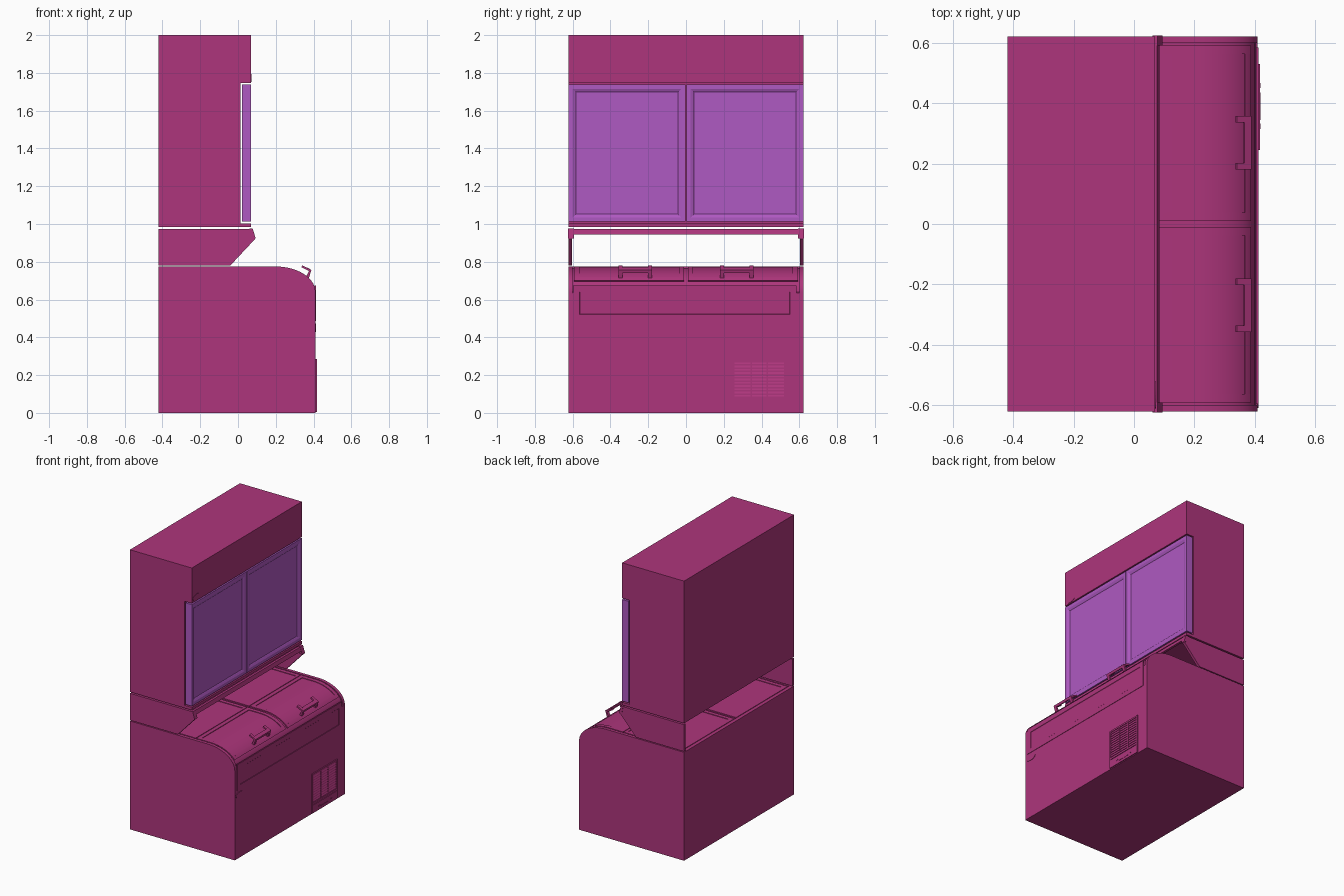
import bpy, bmesh, math
from mathutils import Vector

cube = bpy.data.objects.get("Cube")
if cube:
    bpy.data.objects.remove(cube, do_unlink=True)


def material(name, rgb):
    m = bpy.data.materials.new(name)
    m.use_nodes = True
    m.diffuse_color = (*rgb, 1)
    m.node_tree.nodes["Principled BSDF"].inputs["Base Color"].default_value = (*rgb, 1)
    return m


MAGENTA = material("magenta", (0.42, 0.036, 0.20))
PURPLE = material("purple", (0.43, 0.10, 0.54))


def finish(name, bm, mat, smooth=False):
    bmesh.ops.recalc_face_normals(bm, faces=bm.faces)
    me = bpy.data.meshes.new(name)
    bm.to_mesh(me)
    bm.free()
    ob = bpy.data.objects.new(name, me)
    bpy.context.collection.objects.link(ob)
    me.materials.append(mat)
    if smooth:
        bpy.ops.object.select_all(action='DESELECT')
        ob.select_set(True)
        bpy.context.view_layer.objects.active = ob
        bpy.ops.object.shade_smooth_by_angle(angle=math.radians(30))
    return ob


def add_prism(bm, pts, y0, y1):
    """Extrude an x-z outline along y."""
    face = bm.faces.new([bm.verts.new((x, y0, z)) for x, z in pts])
    ext = bmesh.ops.extrude_face_region(bm, geom=[face])["geom"]
    verts = [v for v in ext if isinstance(v, bmesh.types.BMVert)]
    bmesh.ops.translate(bm, verts=verts, vec=(0, y1 - y0, 0))


def add_box(bm, x0, x1, y0, y1, z0, z1):
    add_prism(bm, [(x0, z0), (x1, z0), (x1, z1), (x0, z1)], y0, y1)


def box(name, *dims, mat=MAGENTA):
    bm = bmesh.new()
    add_box(bm, *dims)
    return finish(name, bm, mat)


# Rounded shoulder of the chest: quarter ellipse about (CX, CZ)
CX, CZ, RX, RZ = 0.20, 0.64, 0.21, 0.135


def shoulder(a, off=0.0):
    n = Vector((math.sin(a) / RX, math.cos(a) / RZ)).normalized()
    return (CX + RX * math.sin(a) + n.x * off, CZ + RZ * math.cos(a) + n.y * off)


def chest_profile(off):
    arc = [shoulder(math.pi / 2 * i / 14, off) for i in range(15)]
    return [(-0.42, 0), (-0.42, CZ + RZ + off)] + arc + [(0.41 + off, 0)]


def lid_path(x0, x1, off):
    pts = [(x0, CZ + RZ + off)] if x0 < CX else []
    a0 = math.asin(max(0, (x0 - CX) / RX))
    a1 = math.asin(max(0, (x1 - CX) / RX))
    if x1 <= CX:
        return pts + [(x1, CZ + RZ + off)]
    return pts + [shoulder(a0 + (a1 - a0) * i / 10, off) for i in range(11)]


def add_sheet(bm, x0, x1, y0, y1, top):
    add_prism(bm, lid_path(x0, x1, -0.012) + lid_path(x0, x1, top)[::-1], y0, y1)


# Lower chest: middle with a slightly sunken top, and full-height end walls
bm = bmesh.new()
mid = chest_profile(-0.008)
mid[-1] = (0.41, 0)
mid.insert(-1, (0.41, 0.635))
add_prism(bm, mid, -0.60, 0.60)
finish("chest_body", bm, MAGENTA, True)
for side, s in (("right", -1), ("left", 1)):
    bm = bmesh.new()
    add_prism(bm, chest_profile(0), s * 0.60, s * 0.622)
    finish("chest_end_" + side, bm, MAGENTA, True)
box("chest_back_rim", -0.42, -0.395, -0.60, 0.60, 0.76, 0.775)


# Curved lids: a frame of four strips with a lower panel
def lid(name, x0, x1, y0, y1, w):
    bm = bmesh.new()
    add_sheet(bm, x0, x1, y0, y0 + w, 0)
    add_sheet(bm, x0, x1, y1 - w, y1, 0)
    add_sheet(bm, x0, x0 + w, y0 + w, y1 - w, 0)
    add_sheet(bm, x1 - w * 0.7, x1, y0 + w, y1 - w, 0)
    add_sheet(bm, x0 + w, x1 - w * 0.7, y0 + w, y1 - w, -0.004)
    finish(name, bm, MAGENTA, True)


# Lid handles: two angled end brackets and a grip bar
def handle(name, y0, y1):
    bm = bmesh.new()
    bracket = [(0.336, 0.771), (0.341, 0.781), (0.389, 0.757),
               (0.374, 0.710), (0.360, 0.718), (0.376, 0.751)]
    grip = [(0.362, 0.760), (0.366, 0.769), (0.389, 0.757), (0.384, 0.741), (0.374, 0.744), (0.376, 0.751)]
    add_prism(bm, bracket, y0, y0 + 0.022)
    add_prism(bm, bracket, y1 - 0.022, y1)
    add_prism(bm, grip, y0 + 0.022, y1 - 0.022)
    finish(name, bm, MAGENTA)


for side, s in (("right", -1), ("left", 1)):
    a, b = sorted((s * 0.01, s * 0.592))
    lid("front_lid_" + side, 0.085, 0.388, a, b, 0.028)
    lid("rear_lid_" + side, -0.39, 0.08, a, b, 0.028)
    a, b = sorted((s * 0.18, s * 0.358))
    handle("lid_handle_" + side, a, b)


# Inset-face panel on a box facing +x
def panel(name, dims, steps, mat):
    bm = bmesh.new()
    add_box(bm, *dims)
    bmesh.ops.recalc_face_normals(bm, faces=bm.faces)
    front = max(bm.faces, key=lambda f: f.calc_center_median().x)
    for width, depth in steps:
        bmesh.ops.inset_region(bm, faces=[front], thickness=width, depth=0, use_even_offset=True)
        bmesh.ops.translate(bm, verts=front.verts, vec=(depth, 0, 0))
    return finish(name, bm, mat)


panel("chest_front_panel", (0.405, 0.413, -0.597, 0.585, 0.487, 0.675),
      [(0.034, 0), (0.002, -0.002)], MAGENTA)

# Ventilation grille: frame, slats, dividers and a lower cover
bm = bmesh.new()
add_box(bm, 0.405, 0.412, 0.245, 0.53, 0.005, 0.285)
for y0, y1, z0, z1 in ((0.245, 0.257, 0.005, 0.285), (0.518, 0.53, 0.005, 0.285),
                       (0.257, 0.518, 0.273, 0.285), (0.257, 0.518, 0.068, 0.08),
                       (0.257, 0.518, 0.005, 0.062)):
    add_box(bm, 0.410, 0.417, y0, y1, z0, z1)
for i in range(11):
    z = 0.086 + i * 0.0172
    add_prism(bm, [(0.411, z), (0.416, z), (0.411, z + 0.011)], 0.257, 0.518)
for y in (0.346, 0.429):
    add_box(bm, 0.410, 0.4165, y - 0.004, y + 0.004, 0.08, 0.273)
for y in (0.315, 0.45):
    add_box(bm, 0.416, 0.419, y, y + 0.018, 0.03, 0.036)
add_box(bm, 0.416, 0.419, 0.345, 0.435, 0.022, 0.028)
finish("ventilation_grille", bm, MAGENTA)


# Plain oval plates
def oval(name, x, y, z, ry, rz):
    bm = bmesh.new()
    face = bm.faces.new([bm.verts.new((x, y + ry * math.cos(t), z + rz * math.sin(t)))
                         for t in (math.tau * i / 24 for i in range(24))])
    ext = bmesh.ops.extrude_face_region(bm, geom=[face])["geom"]
    bmesh.ops.translate(bm, verts=[v for v in ext if isinstance(v, bmesh.types.BMVert)], vec=(0.004, 0, 0))
    finish(name, bm, MAGENTA)


oval("lower_oval_plate", 0.409, -0.565, 0.45, 0.045, 0.022)
oval("upper_oval_plate", 0.0685, -0.567, 1.773, 0.045, 0.022)

# Side brackets and cross rail carrying the upper cabinet
support = [(-0.42, 0.781), (-0.04, 0.781), (0.09, 0.92), (0.075, 0.973), (-0.42, 0.973)]
cap = [(0.07, 0.925), (0.094, 0.922), (0.078, 0.975), (0.062, 0.975)]
rail = [(0.068, 0.945), (0.085, 0.945), (0.077, 0.973), (0.06, 0.973)]
for side, s in (("right", -1), ("left", 1)):
    bm = bmesh.new()
    add_prism(bm, support, s * 0.603, s * 0.622)
    finish("support_bracket_" + side, bm, MAGENTA)
    bm = bmesh.new()
    add_prism(bm, cap, s * 0.592, s * 0.624)
    finish("bracket_cap_" + side, bm, MAGENTA)
bm = bmesh.new()
add_prism(bm, rail, -0.595, 0.595)
finish("cross_rail", bm, MAGENTA)

# Upper cabinet: back body with overhanging top and a sill below the doors
bm = bmesh.new()
add_prism(bm, [(-0.42, 0.983), (0.07, 0.983), (0.07, 1.003), (0.012, 1.003),
               (0.012, 1.747), (0.07, 1.747), (0.07, 2.0), (-0.42, 2.0)], -0.622, 0.622)
finish("upper_cabinet", bm, MAGENTA)

# Upper doors with recessed panels
for side, s in (("right", -1), ("left", 1)):
    a, b = sorted((s * 0.002, s * 0.622))
    panel("upper_door_" + side, (0.021, 0.07, a, b, 1.012, 1.738),
          [(0.022, 0), (0.014, -0.006), (0.004, -0.003)], PURPLE)
